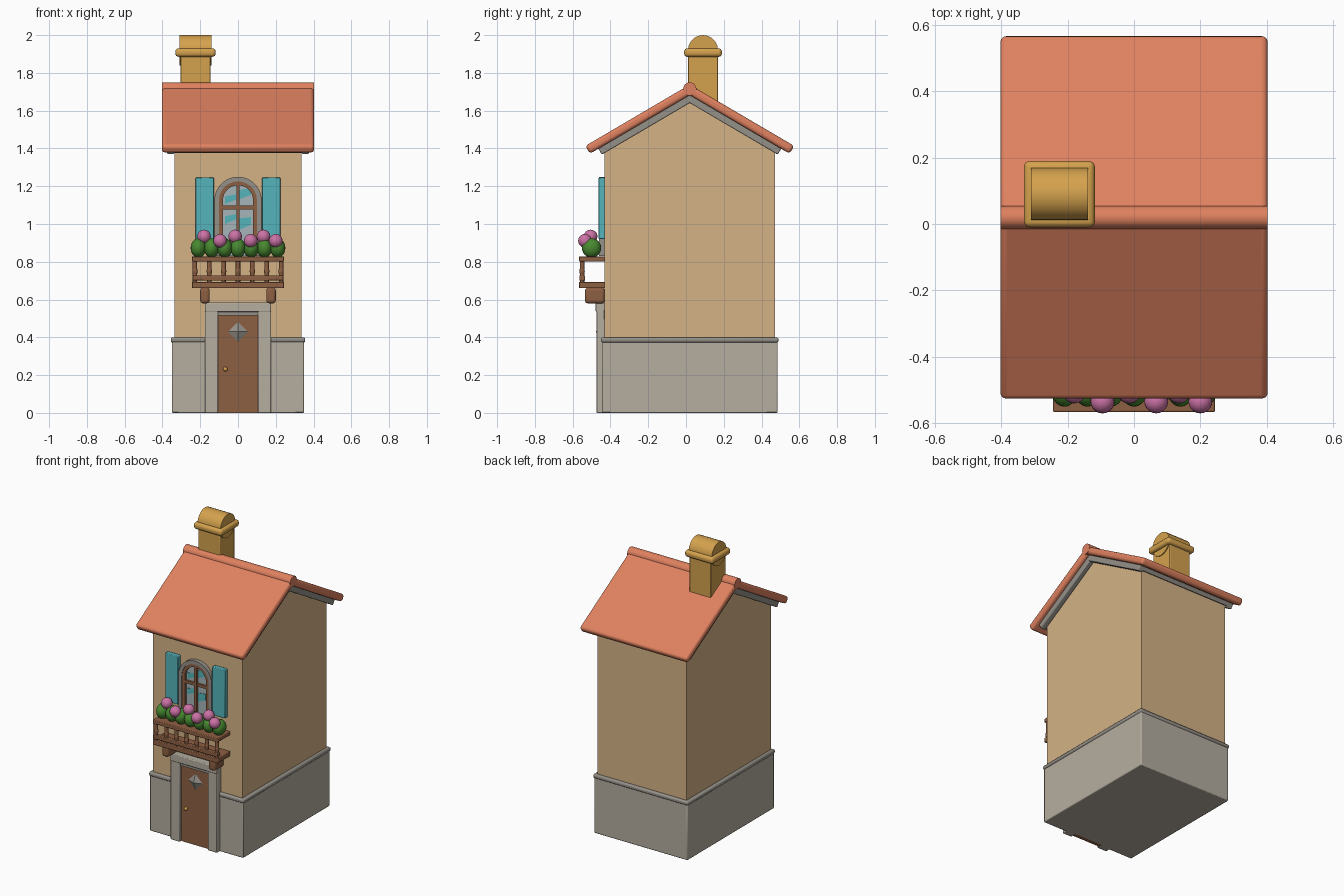
import bpy, bmesh, math
from mathutils import Matrix, Vector

if "Cube" in bpy.data.objects:
    bpy.data.objects.remove(bpy.data.objects["Cube"])

def mat(name, r, g, b):
    m = bpy.data.materials.new(name)
    m.diffuse_color = (r, g, b, 1)
    m.use_nodes = True
    m.node_tree.nodes["Principled BSDF"].inputs["Base Color"].default_value = m.diffuse_color
    return m

WALL = mat("tan_plaster", 0.66, 0.45, 0.24)
STONE = mat("pale_stone", 0.46, 0.42, 0.35)
TRIM = mat("grey_trim", 0.30, 0.28, 0.25)
ROOF = mat("terracotta", 0.74, 0.22, 0.115)
GOLD = mat("ochre", 0.66, 0.36, 0.075)
WOOD = mat("brown_wood", 0.27, 0.115, 0.055)
TEAL = mat("teal_paint", 0.09, 0.46, 0.50)
GLASS = mat("pale_glass", 0.38, 0.46, 0.48)
GREEN = mat("leaf_green", 0.065, 0.25, 0.03)
PINK = mat("pink_petals", 0.60, 0.17, 0.38)

def finish(name, bm, material, bevel=0, seg=2):
    bmesh.ops.recalc_face_normals(bm, faces=bm.faces)
    me = bpy.data.meshes.new(name)
    bm.to_mesh(me)
    bm.free()
    me.materials.append(material)
    ob = bpy.data.objects.new(name, me)
    bpy.context.collection.objects.link(ob)
    if bevel:
        md = ob.modifiers.new("bevel", 'BEVEL')
        md.width, md.segments, md.limit_method = bevel, seg, 'ANGLE'
    bpy.context.view_layer.objects.active = ob
    bpy.ops.object.select_all(action='DESELECT')
    ob.select_set(True)
    bpy.ops.object.shade_smooth_by_angle(angle=math.radians(35))
    return ob

def box(name, x, y, z, material, bevel=0, seg=2, rot=None):
    """Box from (min, max) pairs; rot is an optional matrix applied afterwards."""
    bm = bmesh.new()
    c = Vector([(p[0] + p[1]) / 2 for p in (x, y, z)])
    s = [p[1] - p[0] for p in (x, y, z)]
    bmesh.ops.create_cube(bm, size=1, matrix=Matrix.Translation(c) @ Matrix.Diagonal((*s, 1)))
    if rot:
        bm.transform(rot)
    return finish(name, bm, material, bevel, seg)

def prism(name, pts, axis, lo, hi, material, bevel=0):
    """Extrude a 2D outline along x (points are y,z) or along y (points are x,z)."""
    bm = bmesh.new()
    place = (lambda p: (lo, *p)) if axis == 'x' else (lambda p: (p[0], lo, p[1]))
    f = bm.faces.new([bm.verts.new(place(p)) for p in pts])
    r = bmesh.ops.extrude_face_region(bm, geom=[f])
    d = (hi - lo, 0, 0) if axis == 'x' else (0, hi - lo, 0)
    bmesh.ops.translate(bm, vec=d, verts=[v for v in r["geom"] if isinstance(v, bmesh.types.BMVert)])
    return finish(name, bm, material, bevel)

def rod(name, loc, r, length, axis, material, r2=None, sides=24):
    bm = bmesh.new()
    rot = {'x': Matrix.Rotation(math.pi / 2, 4, 'Y'),
           'y': Matrix.Rotation(math.pi / 2, 4, 'X'), 'z': Matrix()}[axis]
    bmesh.ops.create_cone(bm, cap_ends=True, segments=sides, radius1=r, radius2=r if r2 is None else r2,
                          depth=length, matrix=Matrix.Translation(loc) @ rot)
    return finish(name, bm, material)

def ball(name, loc, r, material, scale=(1, 1, 1)):
    bm = bmesh.new()
    bmesh.ops.create_uvsphere(bm, u_segments=20, v_segments=12, radius=r,
                              matrix=Matrix.Translation(loc) @ Matrix.Diagonal((*scale, 1)))
    return finish(name, bm, material)

def arch(r, spring, bottom, n=20):
    return [(r, bottom)] + [(r * math.cos(math.pi * i / n), spring + r * math.sin(math.pi * i / n))
                            for i in range(n + 1)] + [(-r, bottom)]

CY = 0.02           # ridge position in y

# stone plinth, ledge and gabled wall
box("plinth", (-0.35, 0.35), (-0.445, 0.485), (0, 0.38), STONE, 0.006)
box("plinth_ledge", (-0.356, 0.356), (-0.45, 0.49), (0.372, 0.40), TRIM, 0.01)
prism("wall", [(CY - 0.452, 0.01), (CY + 0.452, 0.01), (CY + 0.452, 1.395), (CY, 1.66), (CY - 0.452, 1.395)],
      'x', -0.335, 0.335, WALL)

# roof slabs with barge boards and soffits beneath, then the ridge roll
pitch = math.radians(30.4)
for side, label in ((-1, "front"), (1, "back")):
    m = Matrix.Translation((0, CY, 1.71)) @ Matrix.Rotation(side * -pitch, 4, 'X')
    span = lambda a, b: (min(side * a, side * b), max(side * a, side * b))
    box(label + "_roof", (-0.403, 0.403), span(0, 0.627), (-0.024, 0.024), ROOF, 0.018, 4, rot=m)
    box(label + "_soffit", (-0.345, 0.345), span(0.015, 0.575), (-0.05, -0.02), TRIM, rot=m)
    for sx in (-1, 1):
        box(label + "_barge_board", (sx * 0.357 - 0.018, sx * 0.357 + 0.018), span(0.015, 0.575),
            (-0.06, -0.02), TRIM, 0.006, rot=m)
rod("ridge_roll", (0, CY, 1.715), 0.035, 0.806, 'x', ROOF)

# chimney: shaft, rolled collar and barrel cap
CX, CHY = -0.225, 0.09
box("chimney_shaft", (CX - 0.08, CX + 0.08), (CHY - 0.08, CHY + 0.08), (1.55, 1.91), GOLD, 0.004)
box("chimney_collar", (CX - 0.107, CX + 0.107), (CHY - 0.1, CHY + 0.1), (1.885, 1.93), GOLD, 0.018, 4)
rod("chimney_cap", (CX, CHY, 1.92), 0.08, 0.172, 'x', GOLD, sides=20)

# door with stone surround
for s in (-1, 1):
    box("door_jamb", (s * 0.14 - 0.035, s * 0.14 + 0.035), (-0.475, -0.43), (0, 0.55), STONE, 0.005)
box("door_lintel", (-0.175, 0.175), (-0.478, -0.43), (0.535, 0.585), STONE, 0.005)
box("door_inner_lintel", (-0.106, 0.106), (-0.465, -0.43), (0.515, 0.54), TRIM)
box("door", (-0.106, 0.106), (-0.456, -0.43), (0, 0.517), WOOD)
rod("door_diamond", (0, -0.466, 0.43), 0.056, 0.022, 'y', TRIM, r2=0, sides=4)
ball("door_knob", (-0.067, -0.463, 0.232), 0.012, GOLD)

# arched window
SPR, BOT = 1.125, 0.83
prism("window_surround", arch(0.125, SPR, BOT) + arch(0.1, SPR, BOT)[::-1], 'y', -0.46, -0.43, TRIM)
prism("window_frame", arch(0.1, SPR, BOT) + arch(0.08, SPR, BOT)[::-1], 'y', -0.456, -0.43, WOOD)
prism("window_glass", arch(0.081, SPR, BOT), 'y', -0.440, -0.432, GLASS)
box("window_mullion", (-0.009, 0.009), (-0.456, -0.432), (BOT, 1.208), WOOD)
box("window_crossbar", (-0.081, 0.081), (-0.454, -0.432), (1.078, 1.097), WOOD)
for x0, z0, h in ((-0.07, 1.105, 0.04), (0.008, 1.13, 0.05), (-0.07, 1.0, 0.04), (0.008, 0.97, 0.06)):
    prism("glass_streak", [(x0, z0), (x0 + 0.06, z0 + 0.025), (x0 + 0.06, z0 + 0.025 + h * 0.7), (x0, z0 + h)],
          'y', -0.443, -0.439, TEAL)
for s in (-1, 1):
    box("shutter", (s * 0.176 - 0.048, s * 0.176 + 0.048), (-0.462, -0.43), (0.92, 1.247), TEAL, 0.004)

# balcony: floor, rails, balusters and brackets
box("balcony_floor", (-0.244, 0.244), (-0.567, -0.43), (0.66, 0.693), WOOD, 0.004)
box("balcony_lower_rail", (-0.24, 0.24), (-0.565, -0.535), (0.70, 0.727), WOOD, 0.004)
box("balcony_top_rail", (-0.244, 0.244), (-0.567, -0.43), (0.802, 0.828), WOOD, 0.004)
for i in range(7):
    x = -0.228 + i * 0.076
    rod("baluster", (x, -0.55, 0.75), 0.012, 0.12, 'z', WOOD, sides=12)
    ball("baluster_bulb", (x, -0.55, 0.75), 0.014, WOOD, (1, 1, 1.8))
for s in (-1, 1):
    box("balcony_bracket", (s * 0.175 - 0.025, s * 0.175 + 0.025), (-0.535, -0.43), (0.58, 0.662), WOOD, 0.015, 3)

# leaves and blossoms on the balcony
for i in range(7):
    ball("leaf_clump", (-0.21 + i * 0.07, -0.5, 0.873), 0.051, GREEN, (0.8, 1, 1))
for i, x in enumerate((-0.18, -0.095, -0.015, 0.067, 0.135, 0.2)):
    ball("blossom", (x, -0.535 if i % 2 else -0.505, 0.911 if i % 2 else 0.934), 0.036, PINK)
